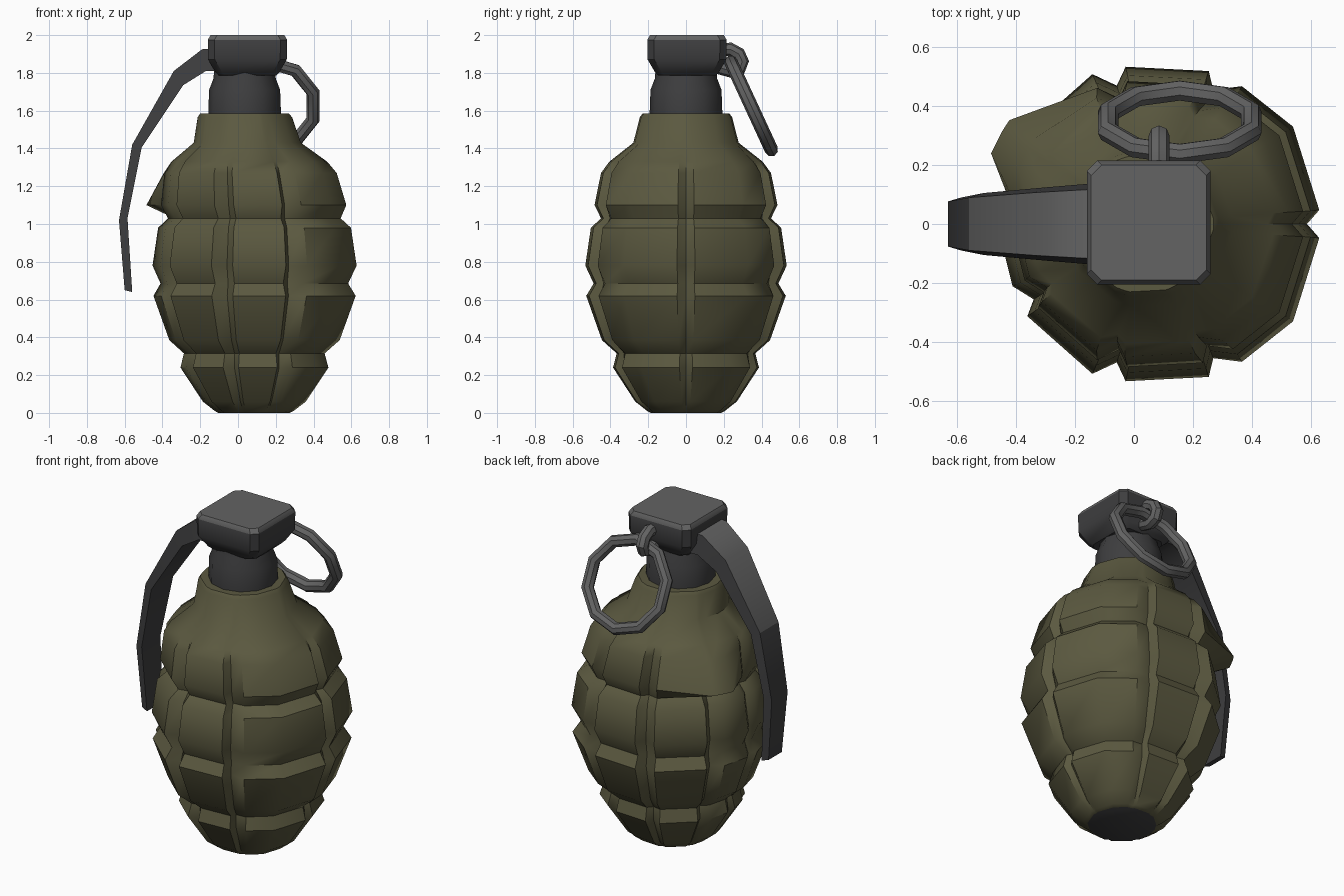
import bpy, bmesh, math
from mathutils import Vector

if "Cube" in bpy.data.objects:
    bpy.data.objects.remove(bpy.data.objects["Cube"])


def material(name, rgb):
    m = bpy.data.materials.new(name)
    m.diffuse_color = (*rgb, 1)
    m.use_nodes = True
    m.node_tree.nodes["Principled BSDF"].inputs["Base Color"].default_value = m.diffuse_color
    return m


OLIVE = material("olive", (0.105, 0.10, 0.051))
LIGHT = material("light grey", (0.125, 0.125, 0.125))
DARK = material("dark grey", (0.048, 0.048, 0.05))


def finish(name, bm, mats, angle=35):
    bmesh.ops.recalc_face_normals(bm, faces=bm.faces[:])
    me = bpy.data.meshes.new(name)
    bm.to_mesh(me)
    bm.free()
    for m in mats:
        me.materials.append(m)
    ob = bpy.data.objects.new(name, me)
    bpy.context.collection.objects.link(ob)
    bpy.ops.object.select_all(action='DESELECT')
    ob.select_set(True)
    bpy.context.view_layer.objects.active = ob
    bpy.ops.object.shade_smooth_by_angle(angle=math.radians(angle))
    return ob


def loft(rings, closed=False):
    """Skin a list of equal-length point rings, capped unless closed."""
    bm = bmesh.new()
    vs = [[bm.verts.new(p) for p in r] for r in rings]
    n = len(rings[0])
    pairs = list(zip(vs, vs[1:])) + ([(vs[-1], vs[0])] if closed else [])
    for a, b in pairs:
        for i in range(n):
            j = (i + 1) % n
            bm.faces.new((a[i], a[j], b[j], b[i]))
    if not closed:
        bm.faces.new(vs[0])
        bm.faces.new(vs[-1])
    bm.normal_update()
    return bm


# body: lumpy profile, grooved around (angle, radius factor) and up (z, radius, groove strength)
half = [(0, .92), (5, 1), (36, 1.03), (59, 1), (68, .9), (72, 1), (102, 1), (107, .9),
        (114, 1.02), (145, 1), (149, .91), (157, .99), (175, .99), (180, .93)]
section = half + [(360 - a, k) for a, k in reversed(half[1:-1])]
levels = [(0, .19, .3), (.01, .21, .6), (.06, .275, 1), (.24, .395, 1), (.315, .375, .6),
          (.385, .455, 1), (.62, .54, 1), (.685, .5, .6), (.78, .545, 1), (.98, .515, 1),
          (1.03, .46, .6), (1.1, .495, 1), (1.27, .46, 1), (1.33, .415, .6),
          (1.43, .285, .15), (1.565, .25, 0), (1.585, .235, 0)]


def centre(z):
    return .085 - .05 * max(0, (z - 1.05) / .53)


rings = []
for z, r, s in levels:
    ring = []
    for a, k in section:
        f = 1 + (k - 1) * s
        if 144 < a < 158 and 1.05 < z < 1.3:    # raised block on the back left
            f = 1.24 if z < 1.2 else 1.08
        t = math.radians(a)
        ring.append((centre(z) + r * f * math.cos(t), r * f * math.sin(t), z))
    rings.append(ring)
bm = loft(rings)
for f in bm.faces:
    f.material_index = 1 if f.calc_center_median().z < .003 else 0
finish("body", bm, [OLIVE, DARK], 40)


# neck
def circle(r, z, n=12):
    return [(.035 + r * math.cos(2 * math.pi * i / n),
             r * math.sin(2 * math.pi * i / n), z) for i in range(n)]


finish("neck", loft([circle(r, z) for r, z in
                     [(.192, 1.54), (.192, 1.6), (.188, 1.71), (.165, 1.77), (.16, 1.83)]]), [DARK])


# head: chamfered square block with tapered underside, light on top
def square(h, z, c=.035):
    pts = [(h, -h + c), (h, h - c), (h - c, h), (-h + c, h),
           (-h, h - c), (-h, -h + c), (-h + c, -h), (h - c, -h)]
    return [(.05 + x, .005 + y, z) for x, y in pts]


bm = loft([square(.15, 1.785), square(.17, 1.805), square(.208, 1.87),
           square(.21, 1.975), square(.195, 2.0)])
for f in bm.faces:
    f.material_index = 0 if abs(f.normal.z) > .5 and f.calc_center_median().z > 1.95 else 1
finish("head", bm, [LIGHT, DARK])

# lever: (outer x, outer z, inner x, inner z, half width)
path = [(-.10, 1.93, -.10, 1.81, .14), (-.19, 1.925, -.17, 1.81, .135),
        (-.34, 1.81, -.29, 1.735, .125), (-.56, 1.42, -.51, 1.405, .105),
        (-.63, 1.02, -.585, 1.03, .09), (-.60, .65, -.56, .64, .075)]
rings = []
for ox, oz, ix, iz, w in path:
    rings.append([(ix, -w, iz), (ox, -w * .85, oz), (ox, w * .85, oz), (ix, w, iz)])
bm = loft(rings)
bmesh.ops.recalc_face_normals(bm, faces=bm.faces[:])
for f in bm.faces:
    f.material_index = 0 if f.normal.z > .3 else 1
finish("safety_lever", bm, [LIGHT, DARK])


# pull ring and pin loop: tubes swept along points
def tube(name, pts, side, r, closed, n=8):
    rings = []
    for i, p in enumerate(pts):
        a = pts[i - 1] if closed or i else p
        b = pts[(i + 1) % len(pts)] if closed or i < len(pts) - 1 else p
        t = (b - a).normalized()
        u = t.cross(side).normalized()
        rings.append([p + r * (math.cos(2 * math.pi * k / n) * u
                               + math.sin(2 * math.pi * k / n) * side) for k in range(n)])
    finish(name, loft(rings, closed), [LIGHT])


down = Vector((0, .42, -.908))
across = Vector((1, 0, 0))
mid = Vector((.155, .345, 1.625))
angles = [math.radians(36 * i + 18) for i in range(10)]
tube("pull_ring", [mid + .255 * (math.cos(t) * across + math.sin(t) * down) for t in angles],
     across.cross(down).normalized(), .036, True)

loop = [(.17, 1.92), (.235, 1.925), (.28, 1.90), (.298, 1.86), (.285, 1.825), (.24, 1.81), (.17, 1.83)]
tube("pin_loop", [Vector((.085, y, z)) for y, z in loop], across, .036, False)
